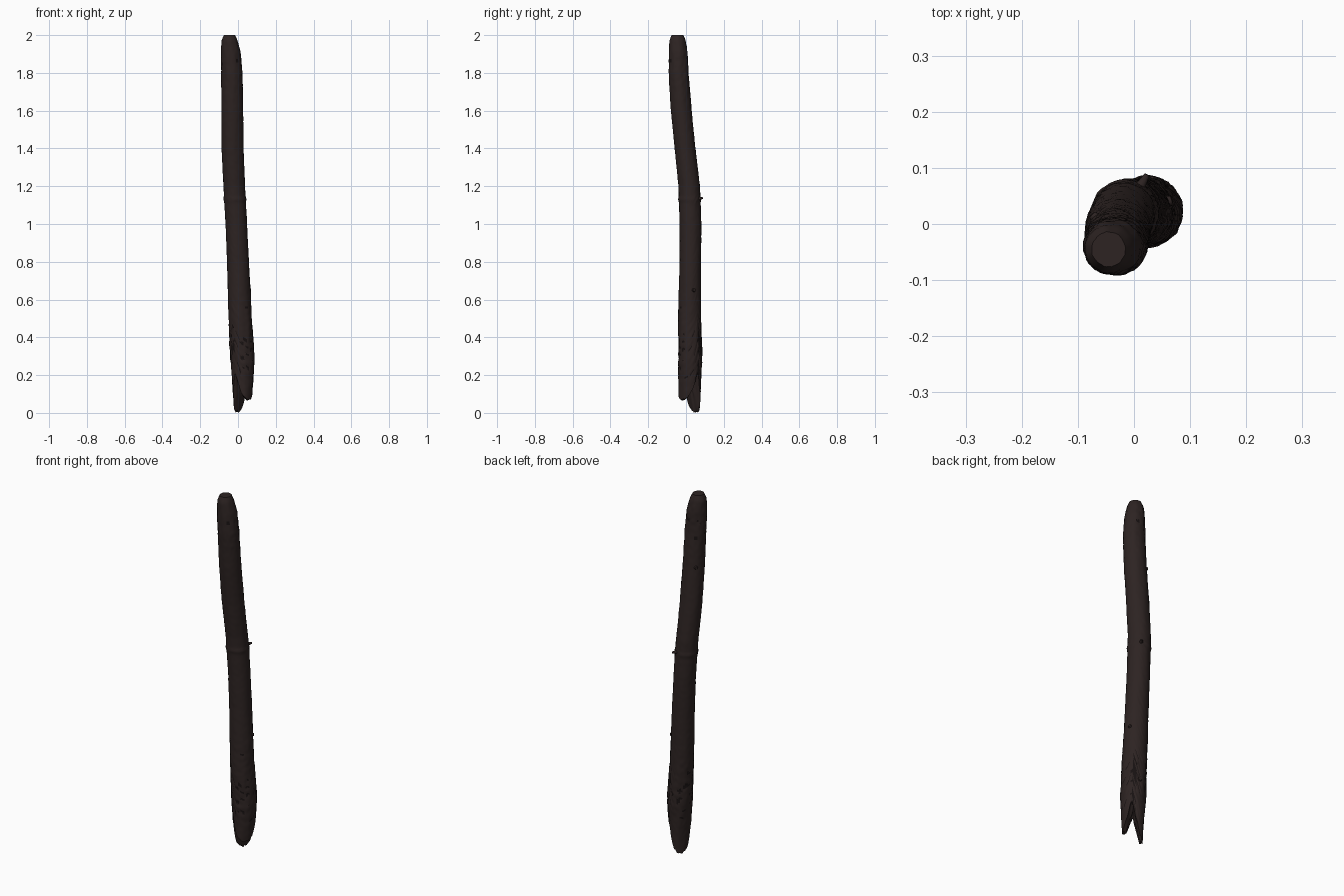
import bpy, bmesh, math
from mathutils import Vector, noise

cube = bpy.data.objects.get("Cube")
if cube:
    bpy.data.objects.remove(cube)


def make_material(name, rgb):
    mat = bpy.data.materials.new(name)
    mat.use_nodes = True
    colour = (*rgb, 1)
    mat.diffuse_color = colour
    mat.node_tree.nodes["Principled BSDF"].inputs["Base Color"].default_value = colour
    return mat


bark = make_material("dark brown bark", (0.026, 0.017, 0.016))
pit = make_material("blackened pits", (0.009, 0.006, 0.006))

# Outline of the branch: height, min x, max x, min y, max y
OUTLINE = [
    (0.0, -.02, .065, -.035, .072),
    (0.1, -.026, .076, -.04, .077),
    (0.28, -.04, .087, -.04, .086),
    (0.5, -.05, .074, -.042, .08),
    (0.8, -.058, .058, -.034, .08),
    (1.0, -.066, .048, -.034, .081),
    (1.2, -.077, .037, -.04, .074),
    (1.4, -.087, .03, -.06, .05),
    (1.6, -.088, .027, -.08, .03),
    (1.8, -.089, .024, -.092, .014),
    (1.91, -.09, .013, -.09, .008),
    (1.97, -.087, -.002, -.087, -.002),
    (2.0, -.075, -.015, -.076, -.014),
]


def section(z):
    """Centre and radii of the branch at a height."""
    z = min(max(z, 0), 2)
    for a, b in zip(OUTLINE, OUTLINE[1:]):
        if z <= b[0]:
            t = (z - a[0]) / (b[0] - a[0])
            x0, x1, y0, y1 = (p + (q - p) * t for p, q in zip(a[1:], b[1:]))
            break
    return (x0 + x1) / 2, (y0 + y1) / 2, (x1 - x0) / 2, (y1 - y0) / 2


def broken_end(a, f):
    """Height of the split lower end, with two prongs and a notch between."""
    u = f * math.sin(a - math.pi / 4)
    v = f * math.cos(a - math.pi / 4)
    tip = 0.005 if u > 0 else 0.07
    notch = max(0, 1 - abs(u) / 0.65)
    jag = noise.noise(Vector((u * 4, v * 4, 2))) * 0.025
    return max(0, tip + (0.16 - tip) * notch + 0.05 * v * v + jag * (0.4 + notch))


def roughness(z):
    return 0.35 + 0.9 * math.exp(-((z - 0.33) / 0.2) ** 2) + 0.45 * math.exp(-((z - 1.85) / 0.15) ** 2)


def surface(a, z):
    """Point on the bark, with lengthwise grain and a raised growth ring."""
    cx, cy, rx, ry = section(z)
    c, s = math.cos(a), math.sin(a)
    grain = noise.noise(Vector((c * 3, s * 3, z * 7)))
    grit = noise.noise(Vector((c * 6, s * 6, z * 40)))
    bump = (0.003 * grain + 0.0035 * grit) * roughness(z)
    bump += 0.004 * math.exp(-((z - 1.13) / 0.009) ** 2)
    return Vector((cx + (rx + bump) * c, cy + (ry + bump) * s, z)), grit


def finish(bm, name):
    mesh = bpy.data.meshes.new(name)
    bmesh.ops.recalc_face_normals(bm, faces=bm.faces)
    bm.to_mesh(mesh)
    bm.free()
    obj = bpy.data.objects.new(name, mesh)
    bpy.context.collection.objects.link(obj)
    mesh.materials.append(bark)
    mesh.materials.append(pit)
    bpy.ops.object.select_all(action="DESELECT")
    obj.select_set(True)
    bpy.context.view_layer.objects.active = obj
    bpy.ops.object.shade_smooth_by_angle(angle=math.radians(40))
    return obj


# Branch: broken inner end, then the bark rings, then the rounded top
SIDES, RINGS = 40, 200
angles = [2 * math.pi * i / SIDES for i in range(SIDES)]
bm = bmesh.new()
rings = []
cx, cy, rx, ry = section(0.03)
for f in (0.12, 0.3, 0.5, 0.65, 0.78, 0.88):
    rings.append([bm.verts.new((cx + rx * f * math.cos(a), cy + ry * f * math.sin(a),
                                broken_end(a, f))) for a in angles])
pitted = set()
for j in range(RINGS + 1):
    ring = []
    for a in angles:
        low = broken_end(a, 1)
        z = low + (2 - low) * j / RINGS
        point, grit = surface(a, z)
        vert = bm.verts.new(point)
        if grit * roughness(z) < -0.38:
            pitted.add(vert)
        ring.append(vert)
    rings.append(ring)
for lower, upper in zip(rings, rings[1:]):
    for i in range(SIDES):
        k = (i + 1) % SIDES
        face = bm.faces.new((lower[i], lower[k], upper[k], upper[i]))
        if sum(v in pitted for v in face.verts) >= 2:
            face.material_index = 1
bm.faces.new(rings[0])
bm.faces.new(rings[-1])
finish(bm, "branch")


def add_stub(name, angle, z, radius, length, sink=0.012):
    """Tapered stub growing outward from the bark."""
    base, _ = surface(angle, z)
    out = Vector((math.cos(angle), math.sin(angle), 0.1)).normalized()
    bm = bmesh.new()
    bmesh.ops.create_cone(bm, cap_ends=True, segments=10, radius1=radius,
                          radius2=radius * 0.45, depth=length + sink)
    turn = out.to_track_quat("Z", "Y").to_matrix()
    centre = base + out * (length - sink) / 2
    for v in bm.verts:
        v.co = centre + turn @ v.co
    return finish(bm, name)


# Side twig and small knots
add_stub("twig_stub", math.radians(60), 1.135, 0.011, 0.02)
add_stub("lower_knot", math.radians(20), 0.65, 0.016, 0.006)
add_stub("upper_knot", math.radians(135), 1.61, 0.015, 0.005)
add_stub("base_knot", math.radians(80), 0.34, 0.02, 0.004)
